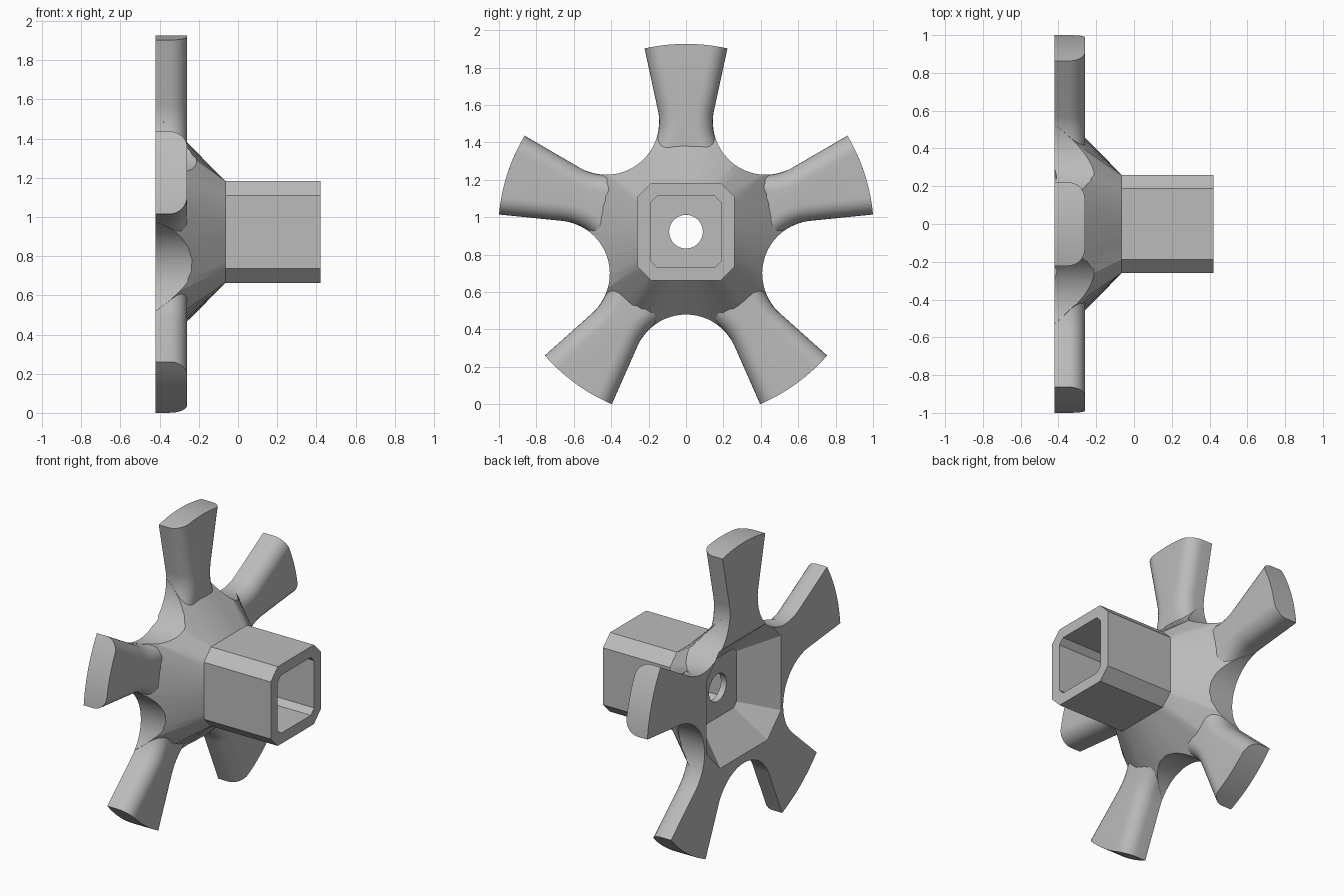
import bpy, bmesh, math

if "Cube" in bpy.data.objects:
    bpy.data.objects.remove(bpy.data.objects["Cube"])

CZ, R = 0.923, 1.004              # wheel centre height and arm tip radius
BACK, FRONT = -0.42, 0.42         # ends along x
VALLEY_D, VALLEY_R = 0.725, 0.282 # scallop centre distance and radius
FLARE = math.radians(12.2)        # arm widening angle

grey = bpy.data.materials.new("light_grey")
grey.diffuse_color = (0.5, 0.5, 0.5, 1)
grey.use_nodes = True
grey.node_tree.nodes["Principled BSDF"].inputs["Base Color"].default_value = grey.diffuse_color


def loft(name, loops):
    """Skin (x, [(y, z), ...]) loops along x and cap both ends."""
    bm = bmesh.new()
    rings = [[bm.verts.new((x, y, CZ + z)) for y, z in pts] for x, pts in loops]
    n = len(rings[0])
    for a, b in zip(rings, rings[1:]):
        for i in range(n):
            j = (i + 1) % n
            bm.faces.new((a[i], a[j], b[j], b[i]))
    bm.faces.new(rings[0][::-1])
    bm.faces.new(rings[-1])
    bmesh.ops.recalc_face_normals(bm, faces=bm.faces)
    me = bpy.data.meshes.new(name)
    bm.to_mesh(me)
    bm.free()
    ob = bpy.data.objects.new(name, me)
    bpy.context.collection.objects.link(ob)
    me.materials.append(grey)
    return ob


def combine(ob, other, op):
    """Apply a boolean and drop the second object."""
    m = ob.modifiers.new("bool", 'BOOLEAN')
    m.object, m.operation, m.solver = other, op, 'EXACT'
    bpy.context.view_layer.objects.active = ob
    bpy.ops.object.modifier_apply(modifier=m.name)
    bpy.data.objects.remove(other)


def octagon(h, c):
    """Square of half size h with corners chamfered by c."""
    k = h - c
    return [(h, -k), (h, k), (k, h), (-k, h), (-h, k), (-h, -k), (-k, -h), (k, -h)]


def circle(r, n=48):
    return [(r * math.cos(2 * math.pi * i / n), r * math.sin(2 * math.pi * i / n))
            for i in range(n)]


def star(d, tip_r=R):
    """Five-armed outline, inset by d along the arm sides and scallops."""
    cu, cv = (VALLEY_D * math.cos(math.radians(36)), VALLEY_D * math.sin(math.radians(36)))
    rho, a0, a1 = VALLEY_R + d, math.radians(216), math.radians(270) + FLARE
    side = []
    for i in range(17):
        a = a0 + (a1 - a0) * i / 16
        side.append((cu + rho * math.cos(a), cv + rho * math.sin(a)))
    tu, tv = side[-1]
    b = tu * math.cos(FLARE) + tv * math.sin(FLARE)
    t = -b + math.sqrt(b * b - (tu * tu + tv * tv - tip_r ** 2))
    half = math.atan2(tv + t * math.sin(FLARE), tu + t * math.cos(FLARE))
    tip = [(tip_r * math.cos(half * k / 6), tip_r * math.sin(half * k / 6))
           for k in range(-6, 7)]
    arm = [(u, -v) for u, v in side] + tip + side[:0:-1]
    pts = []
    for k in range(5):
        c, s = math.cos(math.radians(90 + 72 * k)), math.sin(math.radians(90 + 72 * k))
        pts += [(u * c - v * s, u * s + v * c) for u, v in arm]
    return pts


# hub: chamfered square tube flaring into a round base
oct_ring, base_ring = [], []
corners = octagon(0.26, 0.073)
for i, (p, q) in enumerate(zip(corners, corners[1:] + corners[:1])):
    steps = 10 if i % 2 == 0 else 4
    for s in range(steps):
        y, z = (p[0] + (q[0] - p[0]) * s / steps, p[1] + (q[1] - p[1]) * s / steps)
        r = math.hypot(y, z)
        oct_ring.append((y, z))
        base_ring.append((0.62 * y / r, 0.62 * z / r))
hub = loft("five_arm_hub", [(-0.5, base_ring), (BACK, base_ring),
                            (-0.065, oct_ring), (FRONT, oct_ring)])

# scallops between the arms
combine(hub, loft("scallop_cutter", [(-0.6, star(0, 1.2)), (0.6, star(0, 1.2))]), 'INTERSECT')

# arms with rounded front edges
F = 0.09
rings = [(-0.52, star(0.001))]
for i in range(9):
    a = math.pi / 2 * i / 8
    rings.append((-0.26 - F + F * math.sin(a), star(0.001 + F * (1 - math.cos(a)))))
combine(hub, loft("arms", rings), 'UNION')

# flat back, flared rear recess, tube bore and centre hole
big = octagon(2, 0.5)
combine(hub, loft("back_cutter", [(-1, big), (BACK, big)]), 'DIFFERENCE')
combine(hub, loft("recess_cutter", [(-0.44, octagon(0.405, 0.152)),
                                    (-0.23, octagon(0.195, 0.03))]), 'DIFFERENCE')
combine(hub, loft("bore_cutter", [(-0.19, octagon(0.19, 0.035)),
                                  (0.6, octagon(0.19, 0.035))]), 'DIFFERENCE')
combine(hub, loft("hole_cutter", [(-0.3, circle(0.09)), (-0.1, circle(0.09))]), 'DIFFERENCE')

# smooth curved areas, keep hard edges
bpy.ops.object.select_all(action='DESELECT')
hub.select_set(True)
bpy.context.view_layer.objects.active = hub
bpy.ops.object.shade_smooth_by_angle(angle=math.radians(25))
